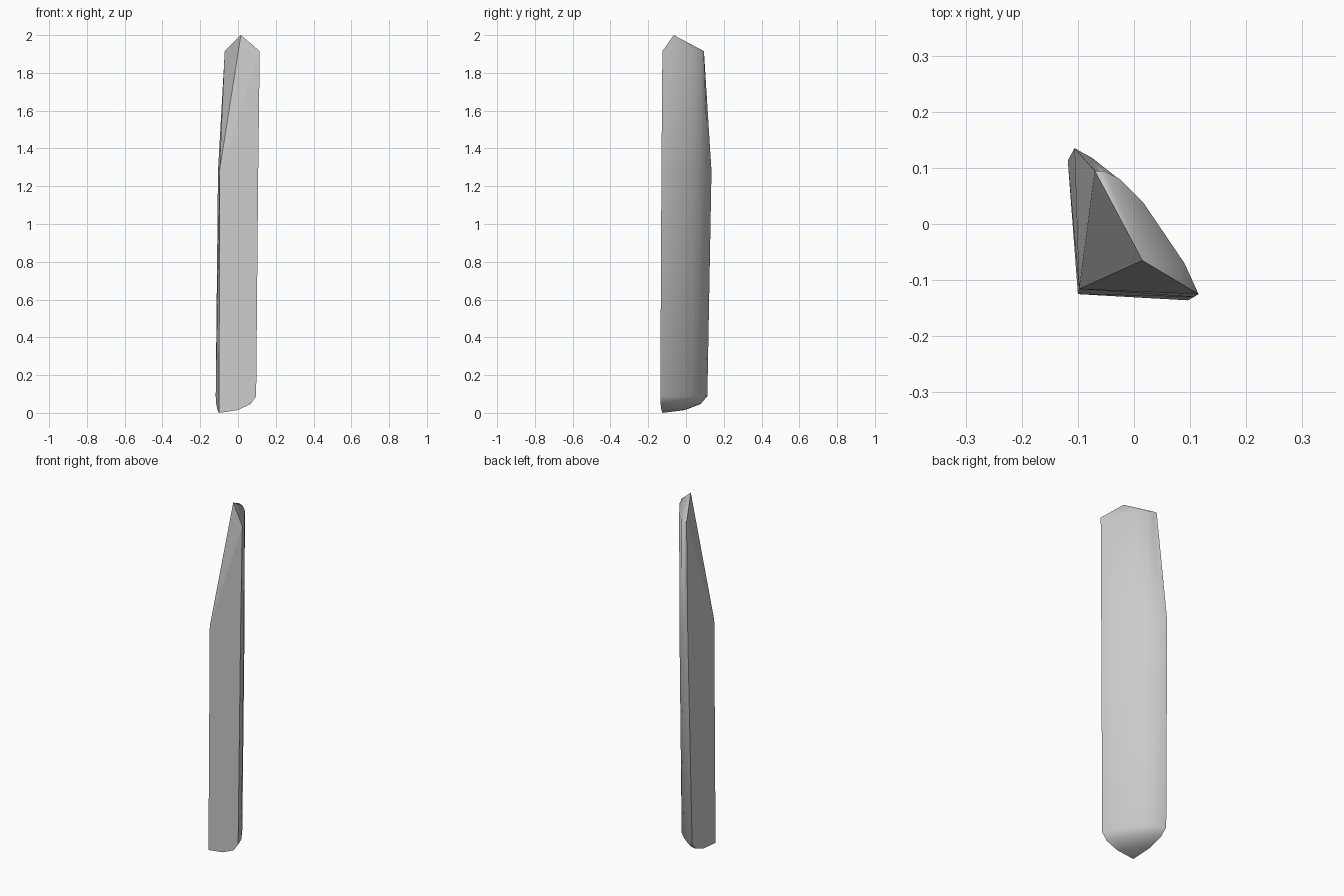
import bpy
import bmesh
import math
from mathutils import Vector

if "Cube" in bpy.data.objects:
    bpy.data.objects.remove(bpy.data.objects["Cube"])

grey = bpy.data.materials.new("plain grey")
grey.use_nodes = True
colour = (0.6, 0.6, 0.6, 1)
grey.diffuse_color = colour
grey.node_tree.nodes["Principled BSDF"].inputs["Base Color"].default_value = colour

# Rounded outer side of the split log, from back corner to front corner
LOW = [(-.118, .113), (-.078, .105), (-.033, .070), (.008, .028), (.074, -.075), (.096, -.136)]
MID = [(-.106, .135), (-.075, .118), (-.027, .080), (.016, .037), (.087, -.069), (.107, -.130)]
TOP = [(-.070, .095), (-.052, .094), (-.025, .080), (.016, .039), (.090, -.070), (.115, -.125)]
HEART = Vector((-.100, -.125))

bm = bmesh.new()


def ring(points, z):
    return [bm.verts.new((p[0], p[1], z)) for p in points]


def toward_heart(t):
    return [HEART.lerp(Vector(p), t) for p in LOW]


# Stacked rows: rounded foot, long shaft, top rim
rows = [ring(toward_heart(.50), .015),
        ring(toward_heart(.85), .047),
        ring(LOW, .088),
        ring(MID, 1.28),
        ring(TOP, 1.915)]
foot = bm.verts.new((HEART.x, HEART.y, 0))
shoulder = bm.verts.new((-.098, -.116, 1.28))
peak = bm.verts.new((.015, -.065, 2))

# Outer skin, foot cap and peak cap
for lower, upper in zip(rows, rows[1:]):
    for i in range(len(LOW) - 1):
        bm.faces.new((lower[i + 1], lower[i], upper[i], upper[i + 1]))
for i in range(len(LOW) - 1):
    bm.faces.new((foot, rows[0][i], rows[0][i + 1]))
    bm.faces.new((peak, rows[-1][i + 1], rows[-1][i]))

# Two flat split sides, and the slanted cut near the top
back = [r[0] for r in rows]
front = [r[-1] for r in rows]
bm.faces.new([shoulder, foot] + front[:4])
bm.faces.new((shoulder, front[3], front[4]))
bm.faces.new((shoulder, front[4], peak))
bm.faces.new([foot, shoulder] + back[3::-1])
bm.faces.new((shoulder, back[4], back[3]))
bm.faces.new((shoulder, peak, back[4]))
bmesh.ops.recalc_face_normals(bm, faces=bm.faces)

mesh = bpy.data.meshes.new("split_log")
bm.to_mesh(mesh)
bm.free()
mesh.materials.append(grey)
log = bpy.data.objects.new("split_log", mesh)
bpy.context.collection.objects.link(log)

# Soft outer skin, crisp split edges
bpy.ops.object.select_all(action="DESELECT")
log.select_set(True)
bpy.context.view_layer.objects.active = log
bpy.ops.object.shade_smooth_by_angle(angle=math.radians(60))
for face in mesh.polygons[-6:]:
    face.use_smooth = False
